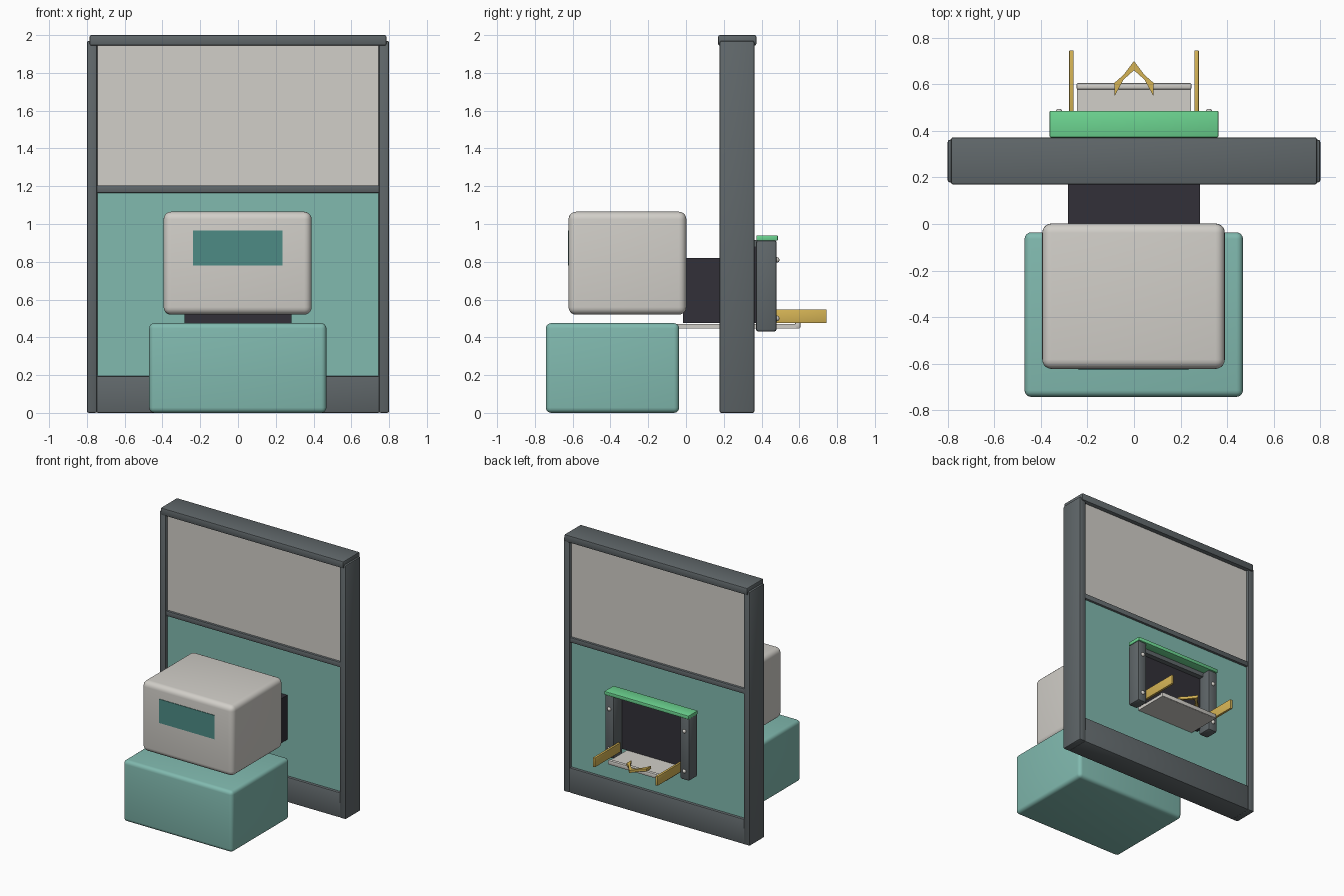
import bpy, bmesh, math

if "Cube" in bpy.data.objects:
    bpy.data.objects.remove(bpy.data.objects["Cube"])

def mat(name, rgb):
    m = bpy.data.materials.new(name)
    m.diffuse_color = (*rgb, 1)
    m.use_nodes = True
    m.node_tree.nodes["Principled BSDF"].inputs["Base Color"].default_value = m.diffuse_color
    return m

TEAL = mat("teal", (0.22, 0.49, 0.43))
LIGHT = mat("warm light grey", (0.64, 0.62, 0.58))
GREY = mat("slate grey", (0.117, 0.136, 0.144))
DARK = mat("near black", (0.032, 0.030, 0.040))
GREEN = mat("bright green", (0.15, 0.66, 0.28))
YELLOW = mat("mustard yellow", (0.66, 0.45, 0.09))
SCREEN = mat("deep teal", (0.075, 0.26, 0.235))

def finish(name, bm, material, bevel=0, segments=2):
    me = bpy.data.meshes.new(name)
    bmesh.ops.recalc_face_normals(bm, faces=bm.faces)
    bm.to_mesh(me)
    bm.free()
    me.materials.append(material)
    ob = bpy.data.objects.new(name, me)
    bpy.context.collection.objects.link(ob)
    if bevel:
        mod = ob.modifiers.new("bevel", 'BEVEL')
        mod.width, mod.segments = bevel, segments
        bpy.context.view_layer.objects.active = ob
        ob.select_set(True)
        bpy.ops.object.modifier_apply(modifier=mod.name)
        bpy.ops.object.shade_smooth_by_angle(angle=math.radians(40))
        ob.select_set(False)
    return ob

def box(name, x, y, z, material, bevel=0, segments=2):
    """Box from (min, max) ranges on each axis."""
    bm = bmesh.new()
    bmesh.ops.create_cube(bm, size=1)
    for v in bm.verts:
        for i, (lo, hi) in enumerate((x, y, z)):
            v.co[i] = lo if v.co[i] < 0 else hi
    return finish(name, bm, material, bevel, segments)

def pair(name, x, y, z, material, bevel=0):
    """Mirrored left and right boxes."""
    box(name + "_right", x, y, z, material, bevel)
    box(name + "_left", (-x[1], -x[0]), y, z, material, bevel)

# Partition wall frame
pair("wall_post", (0.745, 0.80), (0.178, 0.362), (0, 1.97), GREY, 0.01)
box("wall_top_beam", (-0.785, 0.785), (0.17, 0.372), (1.945, 2.0), GREY, 0.008)
box("wall_mid_rail", (-0.75, 0.75), (0.183, 0.357), (1.165, 1.205), GREY, 0.006)
box("wall_sill", (-0.75, 0.75), (0.18, 0.36), (0, 0.195), GREY, 0.008)

# Wall panels
box("upper_panel", (-0.75, 0.75), (0.20, 0.34), (1.19, 1.96), LIGHT)
box("lower_panel", (-0.75, 0.75), (0.20, 0.34), (0.18, 1.18), TEAL)

# Machine in front of the wall
box("machine_base", (-0.47, 0.468), (-0.742, -0.036), (0, 0.475), TEAL, 0.028, 4)
box("machine_head", (-0.394, 0.39), (-0.622, 0.002), (0.52, 1.065), LIGHT, 0.04, 5)
box("display", (-0.238, 0.235), (-0.626, -0.618), (0.78, 0.965), SCREEN)

# Passage through the wall and its dark backing
box("passage", (-0.283, 0.283), (-0.015, 0.378), (0.475, 0.82), DARK)
box("opening_backing", (-0.295, 0.295), (0.335, 0.382), (0.475, 0.885), DARK)

# Surround on the back of the wall
pair("surround_leg", (0.283, 0.362), (0.37, 0.48), (0.43, 0.915), GREY, 0.014)
box("surround_header", (-0.30, 0.30), (0.34, 0.42), (0.88, 0.915), GREY)
box("surround_cap", (-0.362, 0.362), (0.372, 0.486), (0.912, 0.94), GREEN, 0.004)

# Leg screws
for x in (-0.322, 0.322):
    for z in (0.50, 0.81):
        bm = bmesh.new()
        bmesh.ops.create_uvsphere(bm, u_segments=12, v_segments=8, radius=0.015)
        for v in bm.verts:
            v.co = (v.co.x + x, v.co.y + 0.48, v.co.z + z)
        for f in bm.faces:
            f.smooth = True
        finish("leg_screw", bm, LIGHT)

# Sliding tray with rounded end lip and low ribs
box("tray", (-0.245, 0.245), (-0.05, 0.60), (0.447, 0.471), LIGHT)
box("tray_lip", (-0.247, 0.247), (0.577, 0.606), (0.447, 0.482), LIGHT, 0.008)

# Yellow guide arms
pair("guide_arm", (0.26, 0.278), (0.43, 0.745), (0.475, 0.547), YELLOW, 0.002)

# Chevron pointer at the tray end
half = [(0, 0.70), (0.045, 0.64), (0.085, 0.605), (0.083, 0.55), (0.045, 0.62), (0, 0.66)]
outline = half + [(-x, y) for x, y in half[-2:0:-1]]
bm = bmesh.new()
face = bm.faces.new([bm.verts.new((x, y, 0.483)) for x, y in outline])
top = bmesh.ops.extrude_face_region(bm, geom=[face])
for g in top["geom"]:
    if isinstance(g, bmesh.types.BMVert):
        g.co.z += 0.02
finish("chevron_pointer", bm, YELLOW)
